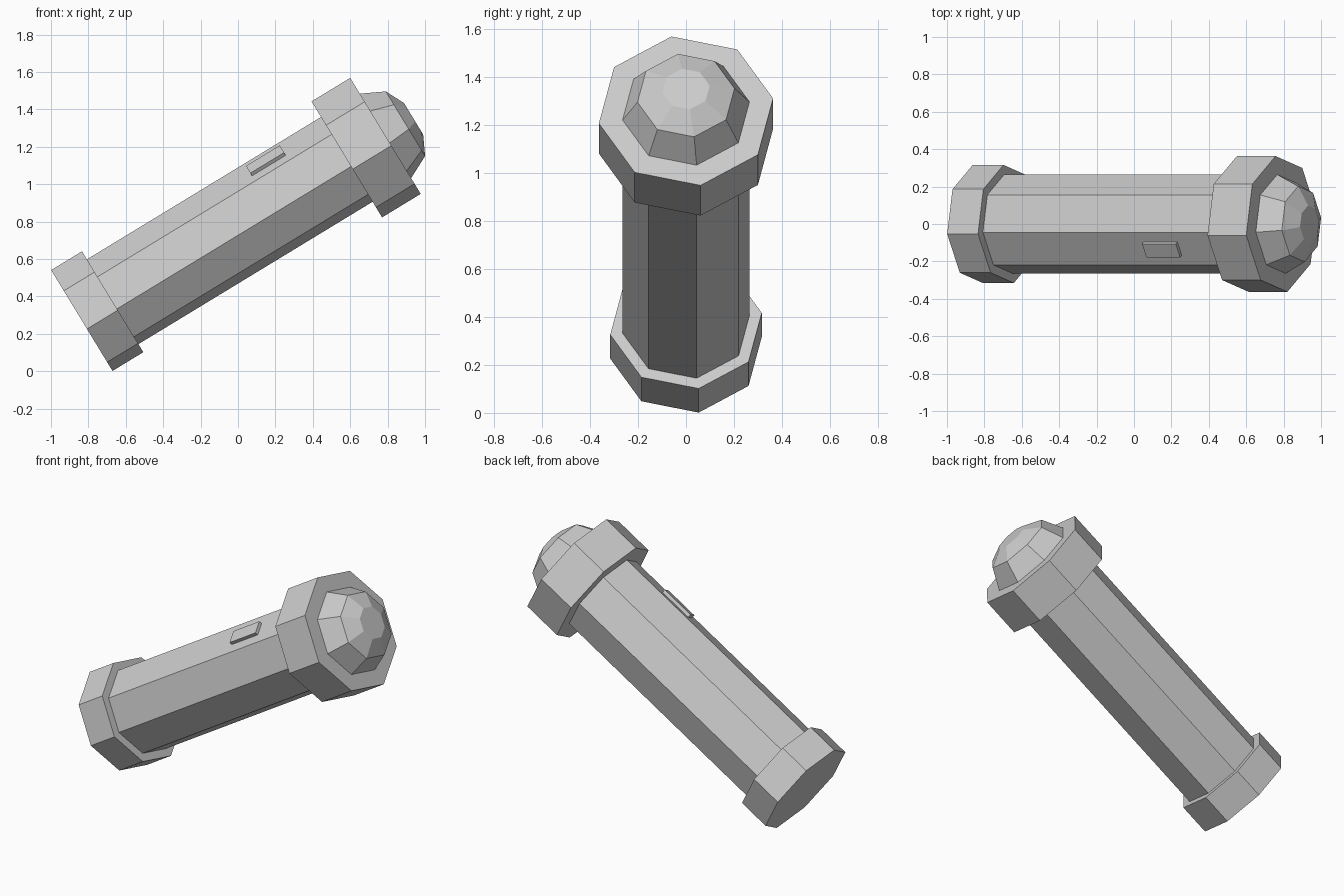
import bpy, bmesh
from math import sin, cos, radians
from mathutils import Matrix

if "Cube" in bpy.data.objects:
    bpy.data.objects.remove(bpy.data.objects["Cube"])

SIDES = 8
TWIST = radians(9.5)
# Local X is the torch axis; tilt it up and move its tail end into place
POSE = Matrix.Translation((-0.835, 0, 0.271)) @ Matrix.Rotation(radians(-31.3), 4, 'Y')


def finish(name, bm):
    bmesh.ops.recalc_face_normals(bm, faces=bm.faces)
    mesh = bpy.data.meshes.new(name)
    bm.to_mesh(mesh)
    bm.free()
    obj = bpy.data.objects.new(name, mesh)
    obj.matrix_world = POSE
    bpy.context.collection.objects.link(obj)
    return obj


def turned(name, profile):
    """Capped octagonal part from (axial position, radius) pairs."""
    bm = bmesh.new()
    rings = []
    for x, r in profile:
        angles = [TWIST + radians(360 / SIDES * i) for i in range(SIDES)]
        rings.append([bm.verts.new((x, -r * sin(a), r * cos(a))) for a in angles])
    for a, b in zip(rings, rings[1:]):
        for i in range(SIDES):
            j = (i + 1) % SIDES
            bm.faces.new((a[i], a[j], b[j], b[i]))
    bm.faces.new(rings[0])
    bm.faces.new(rings[-1])
    return finish(name, bm)


# Turned parts along the axis
turned("tail_cap", [(0, 0.32), (0.193, 0.32)])
turned("barrel", [(0.193, 0.269), (1.658, 0.269)])
turned("head", [(1.658, 0.368), (1.90, 0.368)])
turned("lens_dome", [(1.90, 0.268), (2.025, 0.205), (2.076, 0.10)])

# Switch: thin box centred on one barrel face
face_angle = TWIST + radians(180 / SIDES)
apothem = 0.269 * cos(radians(180 / SIDES))
bm = bmesh.new()
bmesh.ops.create_cube(bm, size=1, matrix=(
    Matrix.Rotation(face_angle, 4, 'X')
    @ Matrix.Translation((1.285, 0, apothem))
    @ Matrix.Diagonal((0.211, 0.085, 0.04, 1))))
finish("switch", bm)
